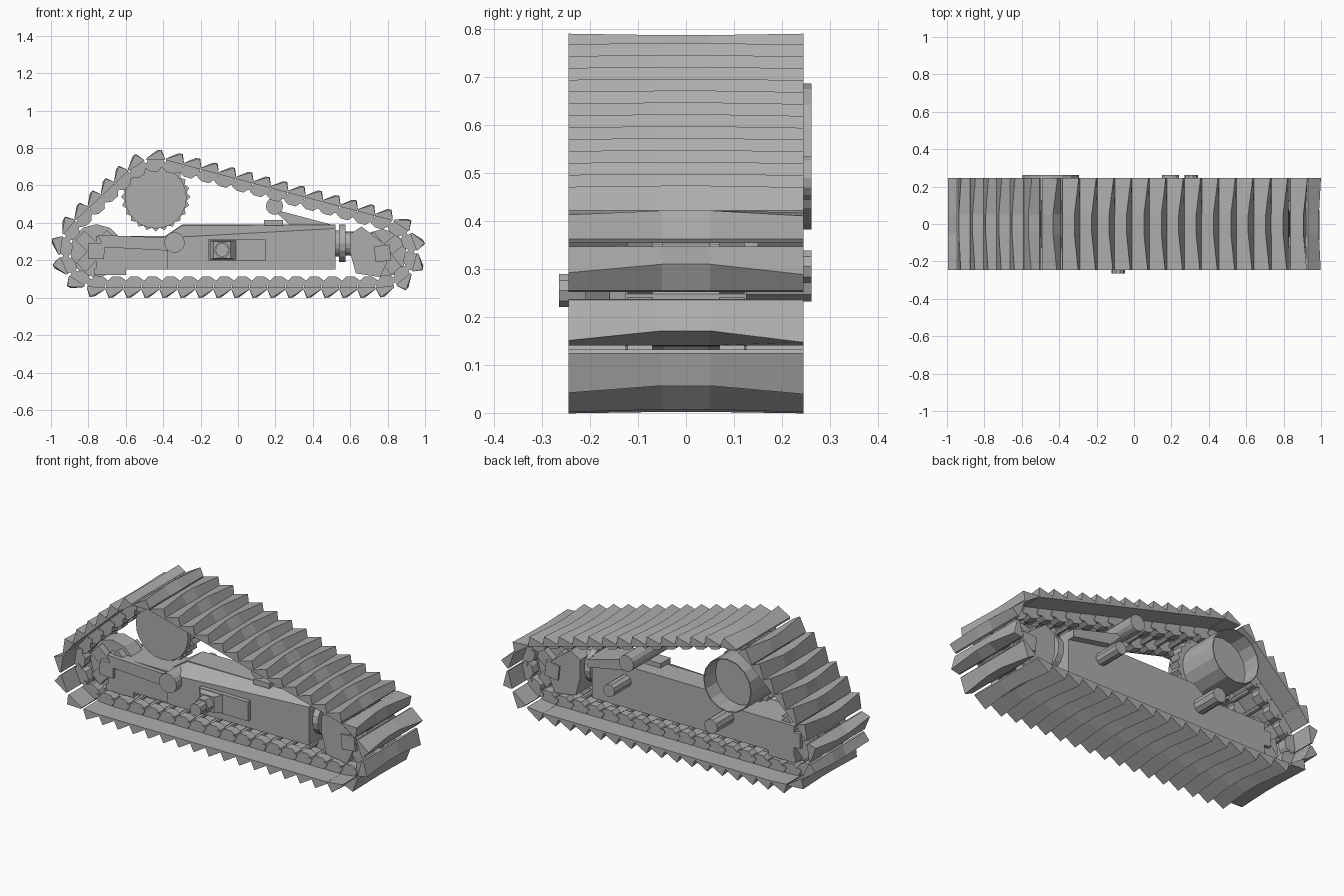
import bpy, bmesh, math
from mathutils import Matrix, Vector

if "Cube" in bpy.data.objects:
    bpy.data.objects.remove(bpy.data.objects["Cube"])

GREY = (0.42, 0.42, 0.42, 1)
steel = bpy.data.materials.new("steel grey")
steel.use_nodes = True
steel.diffuse_color = GREY
steel.node_tree.nodes["Principled BSDF"].inputs["Base Color"].default_value = GREY


def add(name, mesh, matrix=None):
    ob = bpy.data.objects.new(name, mesh)
    bpy.context.collection.objects.link(ob)
    if matrix:
        ob.matrix_world = matrix
    return ob


def loft(name, sections):
    """Mesh through (y, xz profile) sections, capped at both ends."""
    bm = bmesh.new()
    rings = [[bm.verts.new((x, y, z)) for x, z in prof] for y, prof in sections]
    n = len(rings[0])
    for a, b in zip(rings, rings[1:]):
        for i in range(n):
            bm.faces.new((a[i], a[(i + 1) % n], b[(i + 1) % n], b[i]))
    bm.faces.new(rings[0])
    bm.faces.new(rings[-1])
    bmesh.ops.recalc_face_normals(bm, faces=bm.faces)
    mesh = bpy.data.meshes.new(name)
    bm.to_mesh(mesh)
    bm.free()
    mesh.materials.append(steel)
    return mesh


def prism(name, pts, y0, y1, front=None):
    return add(name, loft(name, [(y0, front or pts), (y1, pts)]))


def ring(x, z, r, sides, turn=0.0, tooth=0.0):
    return [(x + (r - tooth * (i % 2)) * math.cos(turn + math.tau * i / sides),
             z + (r - tooth * (i % 2)) * math.sin(turn + math.tau * i / sides))
            for i in range(sides)]


def drum(name, x, z, r, y0, y1, sides=12, turn=0.0, tooth=0.0):
    return prism(name, ring(x, z, r, sides, turn, tooth), y0, y1)


def rect(x0, x1, z0, z1):
    return [(x0, z0), (x1, z0), (x1, z1), (x0, z1)]


# Chain pin path: a belt clockwise around rear idler, sprocket and front idler
PLATE = 0.034
WHEELS = [(Vector((-0.757, 0.25)), 0.168), (Vector((-0.44, 0.553)), 0.162),
          (Vector((0.773, 0.237)), 0.155)]


def tangent_angle(a, b):
    d = b[0] - a[0]
    return math.atan2(d.y, d.x) + math.acos((a[1] - b[1]) / d.length)


path = []
for i, wheel in enumerate(WHEELS):
    start = tangent_angle(WHEELS[i - 1], wheel)
    end = tangent_angle(wheel, WHEELS[(i + 1) % 3])
    sweep = (start - end) % math.tau
    for k in range(41):
        a = start - sweep * k / 40
        path.append(wheel[0] + wheel[1] * Vector((math.cos(a), math.sin(a))))
path.append(path[0])
lengths = [(b - a).length for a, b in zip(path, path[1:])]
total = sum(lengths)


def at(s):
    s %= total
    for a, b, length in zip(path, path[1:], lengths):
        if s <= length and length > 0:
            return a.lerp(b, s / length)
        s -= length
    return path[0]


# Shoe with a raised grouser bowed along its width
def shoe_profile(peak, height):
    return [(-0.049, -0.006), (0.049, -0.006), (0.049, 0.004), (peak, height), (-0.049, 0.004)]


shoe = loft("track_shoe", [(-0.245, shoe_profile(0.026, 0.049)), (-0.05, shoe_profile(0.006, 0.046)),
                           (0.05, shoe_profile(0.006, 0.046)), (0.245, shoe_profile(0.03, 0.049))])
link_shape = [(-0.055, -0.016), (-0.03, -0.032), (0.012, -0.032), (0.03, -0.012),
              (0.05, -0.008), (0.044, 0.03), (-0.044, 0.03)]
link = loft("chain_link", [(0.07, link_shape), (0.122, link_shape)])
pin = loft("chain_pin", [(-0.126, ring(0.048, 0, 0.014, 8)), (0.126, ring(0.048, 0, 0.014, 8))])

COUNT = 44
for k in range(COUNT):
    p, q = at(total * (k + 0.5) / COUNT), at(total * (k + 1.5) / COUNT)
    t, mid = (q - p).normalized(), (p + q) / 2
    m = Matrix(((t.x, 0, -t.y, mid.x), (0, 1, 0, 0), (t.y, 0, t.x, mid.y), (0, 0, 0, 1)))
    add("track_shoe", shoe, m @ Matrix.Translation((0, 0, PLATE)))
    add("chain_pin", pin, m)
    add("chain_link_left", link, m)
    add("chain_link_right", link, m @ Matrix.Translation((0, -0.192, 0)))

# Drive sprocket and its final drive hub, hollow at the back
drum("sprocket", -0.44, 0.54, 0.185, -0.03, 0.03, 48, tooth=0.018)
drum("sprocket_cover", -0.44, 0.535, 0.165, -0.06, 0.0, 24)
outer, inner = ring(-0.445, 0.535, 0.152, 16), ring(-0.445, 0.535, 0.147, 16)
add("final_drive_hub", loft("final_drive_hub", [(0.0, outer), (0.262, outer), (0.262, inner), (0.16, inner)]))

# Idlers with crossed side blocks
for name, (c, r), turn in (("rear_idler", WHEELS[0], 0.75), ("front_idler", WHEELS[2], 0.9)):
    drum(name, c.x, c.y, r - 0.025, -0.05, 0.05, 12)
    drum(name + "_hub", c.x, c.y, 0.06, -0.11, 0.11, 4, turn)
    for k in range(2):
        bar = add(name + "_bar", loft(name + "_bar", [(-0.09, rect(-0.12, 0.12, -0.035, 0.035)),
                                                       (0.09, rect(-0.12, 0.12, -0.035, 0.035))]))
        bar.location = (c.x, 0, c.y)
        bar.rotation_euler.y = turn + k * math.pi / 2

# Roller frame with a sloping front panel
prism("frame_rear_beam", [(-0.76, 0.15), (-0.1, 0.15), (-0.1, 0.33), (-0.76, 0.33)], -0.09, 0.11)
prism("frame_front_beam", [(-0.39, 0.15), (0.52, 0.15), (0.52, 0.39), (-0.3, 0.39), (-0.39, 0.33)],
      -0.03, 0.11)
prism("frame_front_panel", [(-0.38, 0.15), (0.52, 0.15), (0.52, 0.39), (-0.3, 0.385), (-0.38, 0.33)],
      -0.1, -0.03, [(-0.38, 0.15), (0.52, 0.15), (0.52, 0.37), (-0.3, 0.325), (-0.38, 0.32)])
prism("rear_guard", rect(-0.77, -0.6, 0.12, 0.155), -0.09, 0.11)
prism("rear_gusset", [(-0.72, 0.27), (-0.34, 0.25), (-0.34, 0.32), (-0.75, 0.335)], -0.115, -0.08)
prism("top_step", rect(0.14, 0.24, 0.385, 0.415), -0.06, 0.03)

# Front face pivot, side box and mounting bosses
drum("pivot_boss", -0.34, 0.295, 0.055, -0.15, 0.0, 16)
prism("side_box", [(-0.16, 0.2), (0.15, 0.2), (0.15, 0.31), (-0.16, 0.31)], -0.125, -0.08)
prism("bolt_block", [(-0.16, 0.2), (0.0, 0.2), (0.0, 0.31), (-0.16, 0.31)], -0.16, -0.11,
      [(-0.13, 0.21), (-0.04, 0.21), (-0.04, 0.3), (-0.13, 0.3)])
drum("bolt", -0.085, 0.255, 0.036, -0.265, -0.1, 10)
drum("bolt_collar", -0.085, 0.255, 0.046, -0.21, -0.1, 6)
drum("rear_mount", -0.34, 0.272, 0.042, 0.05, 0.262, 10)
drum("front_mount", 0.305, 0.305, 0.036, 0.05, 0.262, 10)

# Carrier roller and bracket
drum("carrier_roller", 0.195, 0.49, 0.046, -0.1, 0.262, 14)
prism("carrier_bracket", [(0.2, 0.46), (0.24, 0.46), (0.52, 0.385), (0.52, 0.34), (0.28, 0.385)],
      -0.02, 0.15)

# Track adjuster rod and front yoke
for x0, x1, r in ((0.51, 0.55, 0.07), (0.54, 0.575, 0.1), (0.57, 0.64, 0.065)):
    bm = bmesh.new()
    bmesh.ops.create_cone(bm, cap_ends=True, segments=16, radius1=r, radius2=r, depth=x1 - x0,
                          matrix=Matrix.Translation(((x0 + x1) / 2, 0, 0.29))
                          @ Matrix.Rotation(math.pi / 2, 4, 'Y'))
    me = bpy.data.meshes.new("adjuster_rod")
    bm.to_mesh(me)
    bm.free()
    me.materials.append(steel)
    add("adjuster_rod", me)
prism("front_yoke", [(0.6, 0.24), (0.63, 0.13), (0.76, 0.11), (0.82, 0.24), (0.78, 0.29),
                     (0.66, 0.38), (0.6, 0.34)], -0.1, 0.1)
